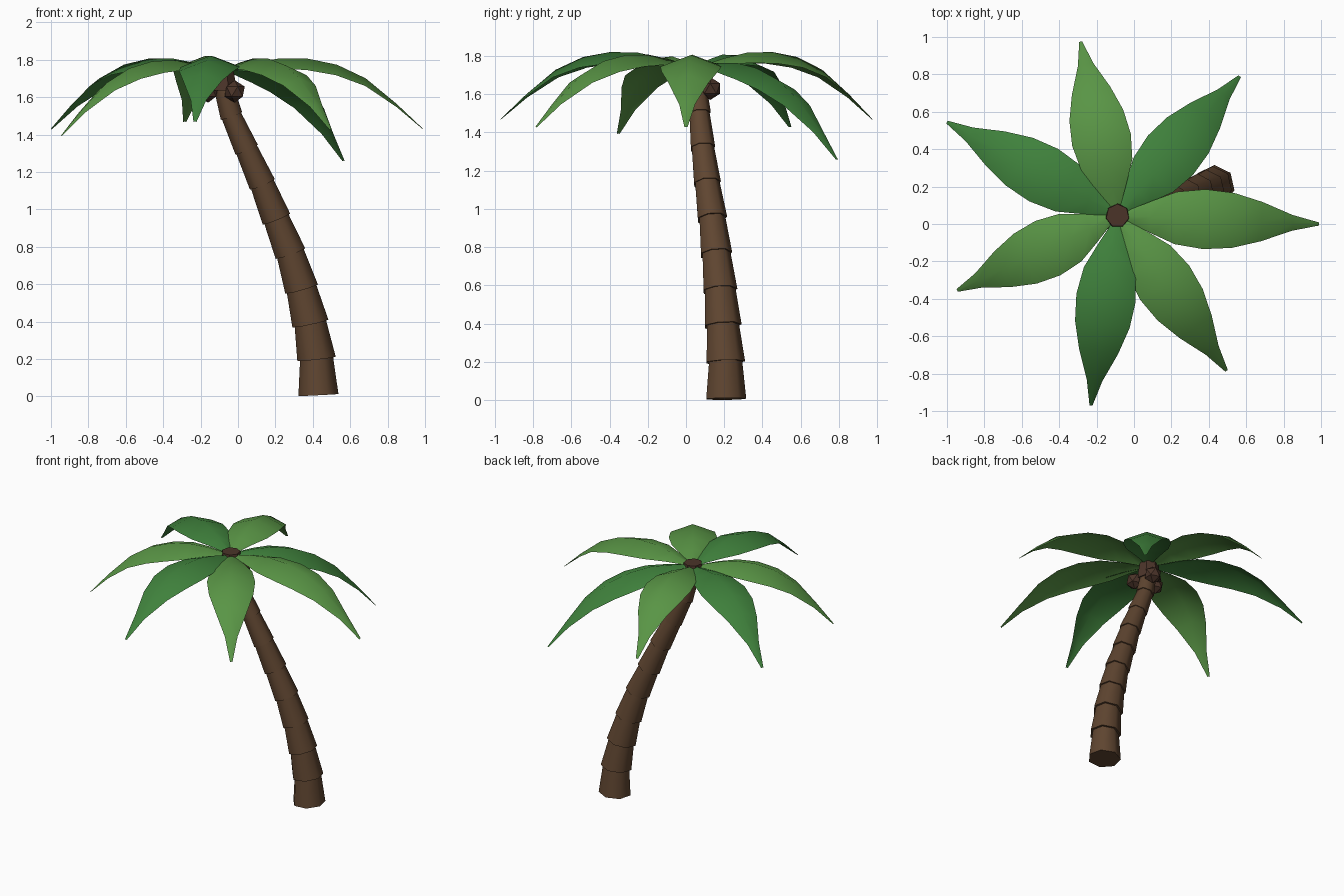
import bpy, bmesh, math
from mathutils import Vector, Matrix

if "Cube" in bpy.data.objects:
    bpy.data.objects.remove(bpy.data.objects["Cube"])


def material(name, rgb):
    m = bpy.data.materials.new(name)
    m.diffuse_color = (*rgb, 1)
    m.use_nodes = True
    m.node_tree.nodes["Principled BSDF"].inputs["Base Color"].default_value = m.diffuse_color
    return m


BARK = material("bark", (0.115, 0.06, 0.03))
NUT = material("husk", (0.07, 0.034, 0.022))
LIGHT = material("light_leaf", (0.10, 0.30, 0.06))
DARK = material("dark_leaf", (0.05, 0.22, 0.045))


def add_object(name, bm, mat, angle=180):
    bmesh.ops.recalc_face_normals(bm, faces=bm.faces)
    me = bpy.data.meshes.new(name)
    bm.to_mesh(me)
    bm.free()
    me.shade_smooth()
    me.set_sharp_from_angle(angle=math.radians(angle))
    me.materials.append(mat)
    ob = bpy.data.objects.new(name, me)
    bpy.context.collection.objects.link(ob)
    return ob


def lerp_table(table, t):
    for (a, va), (b, vb) in zip(table, table[1:]):
        if t <= b:
            return va + (vb - va) * (t - a) / (b - a)
    return table[-1][1]


# Trunk: leaning stack of seven-sided tapered segments, each flared at its lower rim
path = [Vector(p) for p in [
    (0.43, 0.205, 0.007), (0.42, 0.203, 0.20), (0.387, 0.19, 0.39),
    (0.34, 0.176, 0.575), (0.28, 0.156, 0.765), (0.205, 0.135, 0.95),
    (0.13, 0.109, 1.135), (0.046, 0.086, 1.32), (-0.035, 0.068, 1.50),
    (-0.085, 0.05, 1.68)]]
radii = [0.11, 0.106, 0.101, 0.093, 0.086, 0.081, 0.074, 0.067, 0.062]

SIDES = 7
bm = bmesh.new()


def ring(center, axis, radius):
    q = Vector((0, 0, 1)).rotation_difference(axis)
    return [bm.verts.new(center + q @ Vector((radius * math.cos(a), radius * math.sin(a), 0)))
            for a in (math.pi / 2 + 2 * math.pi * i / SIDES for i in range(SIDES))]


tangents = [(path[min(i + 1, 9)] - path[max(i - 1, 0)]).normalized() for i in range(10)]
rings = []
for i, r in enumerate(radii):
    rings.append(ring(path[i], tangents[i], r))
    rings.append(ring(path[i + 1], tangents[i + 1], r * 0.83))
for lo, hi in zip(rings, rings[1:]):
    for i in range(SIDES):
        j = (i + 1) % SIDES
        bm.faces.new((lo[i], lo[j], hi[j], hi[i]))
bm.faces.new(rings[0])
bm.faces.new(rings[-1])
add_object("trunk", bm, BARK, 55)

# Crown heart: faceted plug that the fronds grow from
HUB = Vector((-0.088, 0.045, 0))
bm = bmesh.new()
bmesh.ops.create_cone(bm, cap_ends=True, segments=7, radius1=0.085, radius2=0.062, depth=0.13,
                      matrix=Matrix.Translation(HUB + Vector((0, 0, 1.70))))
add_object("crown_heart", bm, NUT, 30)

# Coconuts hanging below the crown
for n, deg in enumerate((75, 195, 315)):
    a = math.radians(deg)
    c = HUB + Vector((0.01 + 0.085 * math.cos(a), 0.085 * math.sin(a), 1.63))
    bm = bmesh.new()
    bmesh.ops.create_icosphere(bm, subdivisions=1, radius=0.06, matrix=Matrix.Translation(c))
    add_object(f"coconut_{n + 1}", bm, NUT, 30)

# Fronds: arched, folded leaves running from the hub to each tip
half_width = [(0, 0.03), (0.12, 0.085), (0.25, 0.14), (0.4, 0.16),
              (0.55, 0.147), (0.7, 0.105), (0.86, 0.042), (1, 0.008)]
arch = [(0, 0), (0.12, 0.03), (0.25, 0.052), (0.4, 0.05),
        (0.55, 0.018), (0.7, -0.055), (0.86, -0.19), (1, -0.325)]
tips = [(0.99, 0.0, 1.43, LIGHT), (0.565, 0.79, 1.26, DARK), (-0.285, 0.975, 1.47, LIGHT),
        (-1.0, 0.545, 1.43, DARK), (-0.945, -0.355, 1.395, LIGHT),
        (-0.23, -0.97, 1.47, DARK), (0.495, -0.785, 1.43, LIGHT)]
for n, (tx, ty, tz, mat) in enumerate(tips):
    end = Vector((tx, ty, 0))
    out = (end - HUB).normalized()
    side = Vector((-out.y, out.x, 0))
    start = HUB + out * 0.055
    bm = bmesh.new()
    rows = []
    for t, w in half_width:
        z = 1.755 + lerp_table(arch, t) + (tz - 1.43) * t
        mid = start.lerp(end, t) + Vector((0, 0, z))
        drop = Vector((0, 0, -0.38 * w))
        rows.append([bm.verts.new(p) for p in (mid - side * w + drop, mid, mid + side * w + drop)])
    for a, b in zip(rows, rows[1:]):
        for i in range(2):
            bm.faces.new((a[i], b[i], b[i + 1], a[i + 1]))
    add_object(f"frond_{n + 1}", bm, mat)
